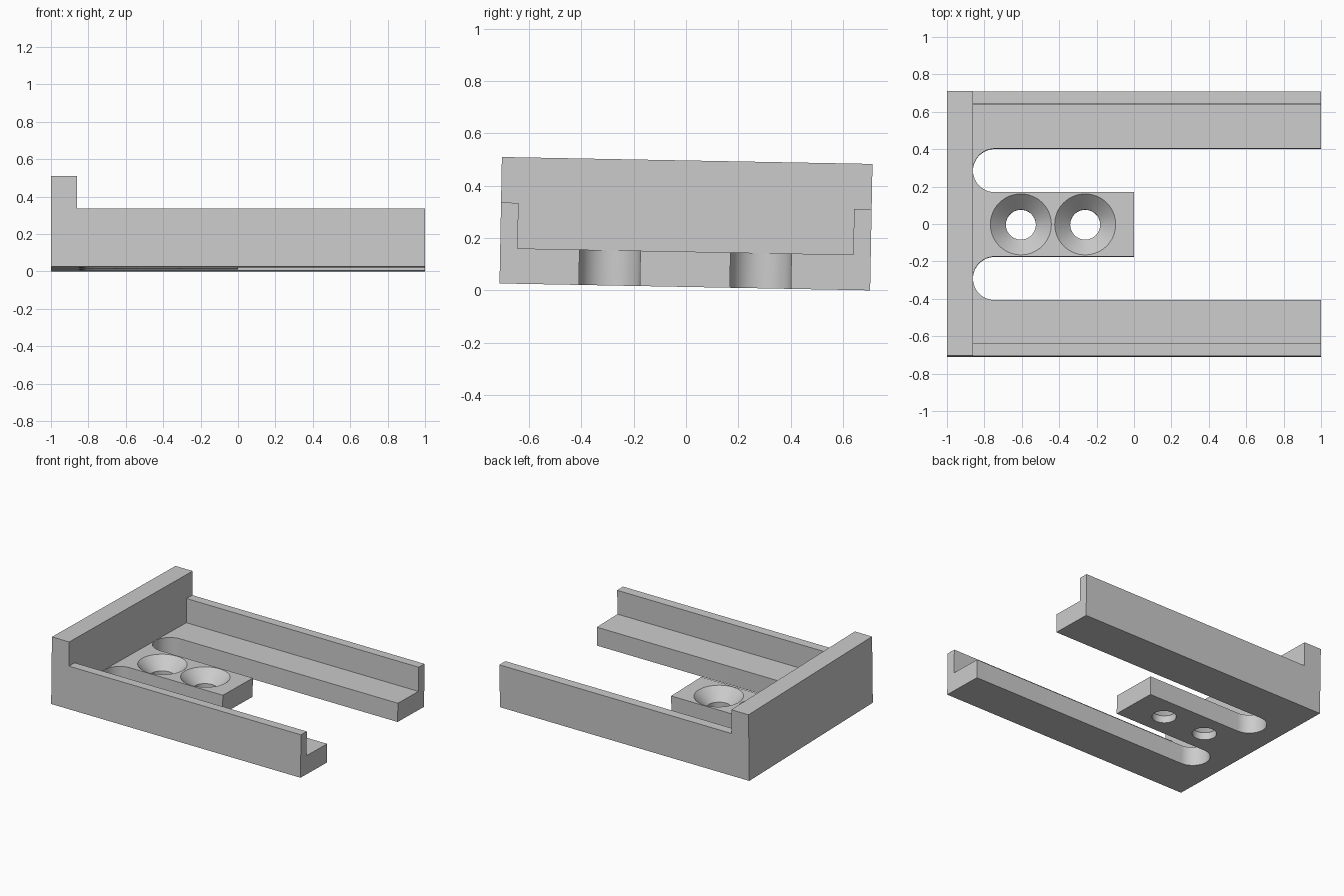
import bpy, bmesh
from math import sin, cos, pi, radians

if "Cube" in bpy.data.objects:
    bpy.data.objects.remove(bpy.data.objects["Cube"])

HALF_W, TILT = 0.708, 0.0187      # half width, slight lean about x
PLATE, RAIL, STOP = 0.135, 0.309, 0.483   # heights
STOP_X = -0.862                   # inner face of end stop


def finish(bm, name):
    bmesh.ops.recalc_face_normals(bm, faces=bm.faces)
    me = bpy.data.meshes.new(name)
    bm.to_mesh(me)
    bm.free()
    ob = bpy.data.objects.new(name, me)
    bpy.context.collection.objects.link(ob)
    return ob


def prism(name, outline, z0, z1):
    bm = bmesh.new()
    face = bm.faces.new([bm.verts.new((x, y, z0)) for x, y in outline])
    out = bmesh.ops.extrude_face_region(bm, geom=[face])
    for v in out["geom"]:
        if isinstance(v, bmesh.types.BMVert):
            v.co.z = z1
    return finish(bm, name)


def box(name, x0, x1, y0, y1, z1):
    return prism(name, [(x0, y0), (x1, y0), (x1, y1), (x0, y1)], 0, z1)


def revolve(name, cx, profile, n=64):
    # closed solid of revolution from (radius, z) pairs
    bm = bmesh.new()
    rings = [[bm.verts.new((cx + r * cos(2 * pi * i / n), r * sin(2 * pi * i / n), z))
              for i in range(n)] for r, z in profile]
    for a, b in zip(rings, rings[1:]):
        for i in range(n):
            j = (i + 1) % n
            bm.faces.new((a[i], a[j], b[j], b[i]))
    bm.faces.new(rings[0])
    bm.faces.new(rings[-1])
    return finish(bm, name)


def combine(target, other, op):
    mod = target.modifiers.new(op, 'BOOLEAN')
    mod.operation, mod.object, mod.solver = op, other, 'EXACT'
    bpy.context.view_layer.objects.active = target
    bpy.ops.object.modifier_apply(modifier=mod.name)
    bpy.data.objects.remove(other)


# Base plate: two arms, central tongue, round-ended slots between
y_in, y_out = 0.172, 0.405
r, yc = (y_out - y_in) / 2, (y_out + y_in) / 2
xc = STOP_X + 0.001 + r
arc = [(xc - r * sin(pi * i / 24), yc + r * cos(pi * i / 24)) for i in range(25)]
upper = [(-1, HALF_W), (1, HALF_W), (1, y_out)] + arc + [(0, y_in)]
lower = [(x, -y) for x, y in reversed(upper)]
bracket = prism("slotted_bracket", upper + lower, 0, PLATE)

# Side rails and end stop
for s in (-1, 1):
    ys = sorted((s * HALF_W, s * 0.641))
    combine(bracket, box("side_rail", -1, 1, *ys, RAIL), 'UNION')
combine(bracket, box("end_stop", -1, STOP_X, -HALF_W, HALF_W, STOP), 'UNION')

# Countersunk screw holes in the tongue
for x in (-0.605, -0.261):
    cutter = revolve("screw_hole_cutter", x, [
        (0.08, -0.1), (0.08, 0.052), (0.163, PLATE), (0.163, PLATE + 0.05)])
    combine(bracket, cutter, 'DIFFERENCE')

# Slight lean, resting on z = 0
bracket.rotation_euler.x = -TILT
bracket.location = (0, -STOP * sin(TILT) / 2, HALF_W * sin(TILT))
bracket.select_set(True)
bpy.context.view_layer.objects.active = bracket
bpy.ops.object.shade_smooth_by_angle(angle=radians(30))
